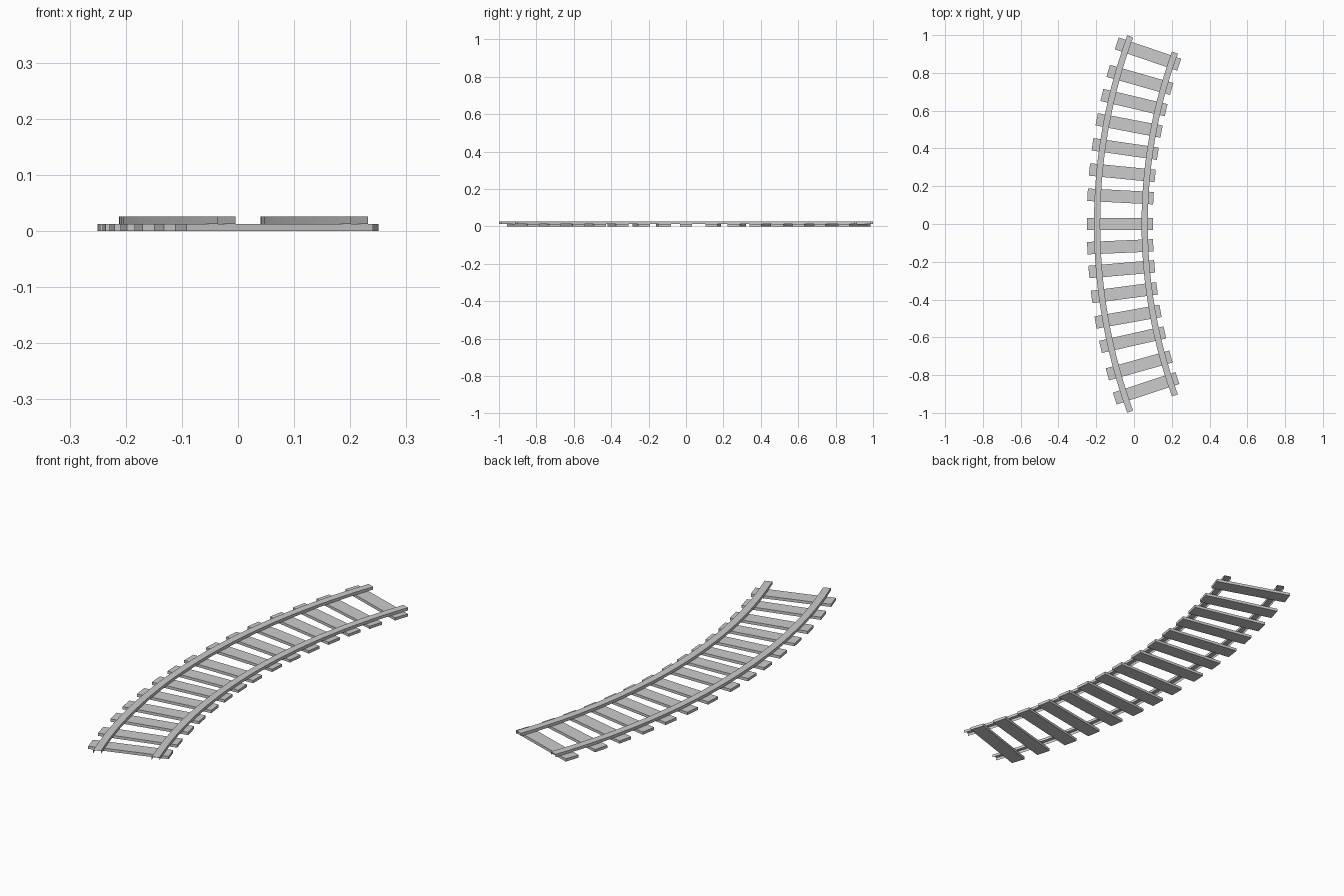
import bpy, bmesh
from math import radians, sin, cos

if "Cube" in bpy.data.objects:
    bpy.data.objects.remove(bpy.data.objects["Cube"], do_unlink=True)

CENTRE_X = 2.7095                 # centre of the track curve
TIE_TOP, RAIL_TOP = 0.0125, 0.0255
RAIL_WIDTH = 0.033
OUTER_RADIUS, INNER_RADIUS = 2.905, 2.653
HALF_SWEEP = 20                   # degrees
SEGMENTS = 28

grey = bpy.data.materials.new("light_grey")
grey.use_nodes = True
grey.diffuse_color = (0.6, 0.6, 0.6, 1)
bsdf = next(n for n in grey.node_tree.nodes if n.type == 'BSDF_PRINCIPLED')
bsdf.inputs["Base Color"].default_value = (0.6, 0.6, 0.6, 1)


def on_curve(radius, degrees, z):
    a = radians(degrees)
    return (CENTRE_X - radius * cos(a), radius * sin(a), z)


def add_object(name, bm):
    mesh = bpy.data.meshes.new(name)
    bm.to_mesh(mesh)
    bm.free()
    mesh.materials.append(grey)
    obj = bpy.data.objects.new(name, mesh)
    bpy.context.collection.objects.link(obj)
    return obj


def make_rail(name, radius):
    """Open channel, hollow underneath, swept along the curve."""
    h = RAIL_WIDTH / 2
    profile = [(h, TIE_TOP), (h, RAIL_TOP), (-h, RAIL_TOP), (-h, TIE_TOP)]
    bm = bmesh.new()
    rings = []
    for i in range(SEGMENTS + 1):
        angle = HALF_SWEEP * (2 * i / SEGMENTS - 1)
        rings.append([bm.verts.new(on_curve(radius + r, angle, z)) for r, z in profile])
    for a, b in zip(rings, rings[1:]):
        for j in range(len(profile) - 1):
            bm.faces.new((a[j], a[j + 1], b[j + 1], b[j]))
    bm.normal_update()
    # Make the top face upward, sides outward
    if sum(f.normal.z for f in bm.faces) < 0:
        bmesh.ops.reverse_faces(bm, faces=bm.faces[:])
    return add_object(name, bm)


def make_tie(name, degrees, inner=2.61, outer=2.9595, width=0.066):
    """Flat plank laid across the curve."""
    bm = bmesh.new()
    bmesh.ops.create_cube(bm, size=1)
    bmesh.ops.scale(bm, vec=(outer - inner, width, TIE_TOP), verts=bm.verts)
    obj = add_object(name, bm)
    obj.location = on_curve((inner + outer) / 2, degrees, TIE_TOP / 2)
    obj.rotation_euler.z = -radians(degrees)
    return obj


# Rails
make_rail("outer_rail", OUTER_RADIUS)
make_rail("inner_rail", INNER_RADIUS)

# Ties, slightly unevenly spaced
tie_angles = [-18.2, -15.6, -12.7, -10.15, -7.5, -4.93, -2.48, 0,
              3.0, 5.6, 8.2, 10.8, 13.35, 15.9, 18.85]
for n, angle in enumerate(tie_angles, 1):
    make_tie(f"tie_{n}", angle)
